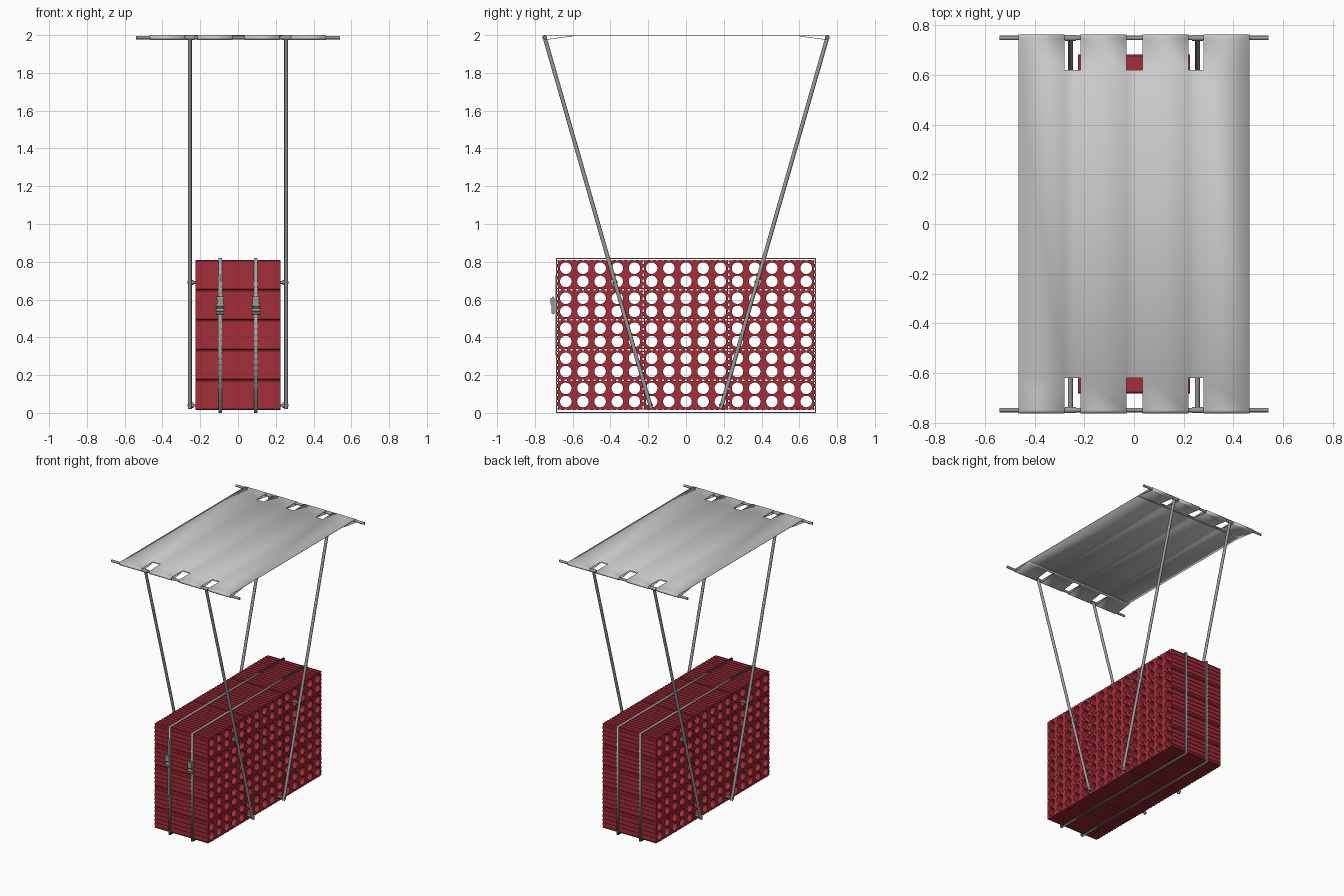
import bpy, bmesh
from math import pi, sin, cos
from mathutils import Vector, Matrix

if "Cube" in bpy.data.objects:
    bpy.data.objects.remove(bpy.data.objects["Cube"])


def material(name, rgb):
    m = bpy.data.materials.new(name)
    m.use_nodes = True
    m.diffuse_color = (*rgb, 1)
    m.node_tree.nodes["Principled BSDF"].inputs["Base Color"].default_value = (*rgb, 1)
    return m


RED = material("brick red", (0.37, 0.026, 0.039))
CLOTH = material("pale cloth", (0.6, 0.6, 0.6))
STEEL = material("grey metal", (0.32, 0.33, 0.32))
STRAP = material("strap grey", (0.36, 0.39, 0.37))


def add(name, mesh, mat, smooth=False):
    obj = bpy.data.objects.new(name, mesh)
    bpy.context.collection.objects.link(obj)
    mesh.materials.clear()
    mesh.materials.append(mat)
    if smooth:
        bpy.ops.object.select_all(action='DESELECT')
        obj.select_set(True)
        bpy.context.view_layer.objects.active = obj
        bpy.ops.object.shade_smooth_by_angle(angle=0.7)
    return obj


def extruded(outlines, width):
    """Mesh of closed y-z outlines (later ones are holes) extruded along x."""
    cu = bpy.data.curves.new("outline", 'CURVE')
    cu.dimensions, cu.fill_mode, cu.extrude = '2D', 'BOTH', width / 2
    for pts in outlines:
        sp = cu.splines.new('POLY')
        sp.points.add(len(pts) - 1)
        for p, (a, b) in zip(sp.points, pts):
            p.co = (a, b, 0, 1)
        sp.use_cyclic_u = True
    tmp = bpy.data.objects.new("outline", cu)
    bpy.context.collection.objects.link(tmp)
    bpy.context.view_layer.update()
    dg = bpy.context.evaluated_depsgraph_get()
    mesh = bpy.data.meshes.new_from_object(tmp.evaluated_get(dg))
    bpy.data.objects.remove(tmp)
    bm = bmesh.new()
    bm.from_mesh(mesh)
    bmesh.ops.remove_doubles(bm, verts=bm.verts, dist=1e-5)
    bmesh.ops.recalc_face_normals(bm, faces=bm.faces)
    turn = Matrix(((0, 0, 1), (1, 0, 0), (0, 1, 0))).to_4x4()
    bmesh.ops.transform(bm, matrix=turn, verts=bm.verts)
    bm.to_mesh(mesh)
    bm.free()
    return mesh


def rod(name, a, b, r, mat=STEEL, sides=12):
    a, b = Vector(a), Vector(b)
    bm = bmesh.new()
    bmesh.ops.create_cone(bm, cap_ends=True, segments=sides, radius1=r, radius2=r,
                          depth=(b - a).length)
    spin = (b - a).to_track_quat('Z', 'Y').to_matrix().to_4x4()
    bmesh.ops.transform(bm, matrix=Matrix.Translation((a + b) / 2) @ spin, verts=bm.verts)
    mesh = bpy.data.meshes.new(name)
    bm.to_mesh(mesh)
    bm.free()
    return add(name, mesh, mat, True)


def box(name, centre, size, mat=STEEL):
    bm = bmesh.new()
    bmesh.ops.create_cube(bm, size=1)
    bmesh.ops.scale(bm, vec=size, verts=bm.verts)
    bmesh.ops.translate(bm, vec=centre, verts=bm.verts)
    mesh = bpy.data.meshes.new(name)
    bm.to_mesh(mesh)
    bm.free()
    return add(name, mesh, mat)


# Hollow bricks: grooved outline with two rows of five round through-holes
LENGTH, HEIGHT, DEPTH, BASE = 0.4546, 0.159, 0.45, 0.015
PITCH = LENGTH / 5


def grooved_edge(start, direction, inward, length, count):
    start, direction, inward = Vector(start), Vector(direction), Vector(inward)
    step, pts = length / count, [start + direction * 0.006]
    for i in range(count):
        mid = (i + 0.5) * step
        for t, d in ((-0.2, 0), (-0.2, 1), (0.2, 1), (0.2, 0)):
            pts.append(start + direction * (mid + t * step) + inward * (d * 0.004))
    return pts + [start + direction * (length - 0.006)]


h, v = LENGTH / 2, HEIGHT
outline = (grooved_edge((-h, 0), (1, 0), (0, 1), LENGTH, 15)
           + grooved_edge((h, 0), (0, 1), (-1, 0), HEIGHT, 5)
           + grooved_edge((h, v), (-1, 0), (0, -1), LENGTH, 15)
           + grooved_edge((-h, v), (0, -1), (1, 0), HEIGHT, 5))
holes = [[((c - 2) * PITCH + 0.0305 * cos(k * pi / 12), z + 0.0305 * sin(k * pi / 12))
          for k in range(24)] for c in range(5) for z in (0.045, 0.115)]
brick = extruded([outline] + holes, DEPTH)
for row in range(5):
    for col in (-1, 0, 1):
        obj = add(f"brick_{row + 1}_{col + 2}", brick, RED, row == 0 and col == -1)
        obj.location = (0, col * LENGTH, BASE + row * HEIGHT)


# Straps round the stack, each with a ratchet buckle on the front
def frame(y, z0, z1):
    return [(-y, z0), (y, z0), (y, z1), (-y, z1)]


for side, x in (("right", -0.095), ("left", 0.095)):
    band = extruded([frame(0.688, 0, 0.82), frame(0.684, 0.004, 0.816)], 0.018)
    add(side + "_strap", band, STRAP).location.x = x
    for e in (-1, 1):
        box(side + "_buckle_plate", (x + e * 0.015, -0.701, 0.565), (0.004, 0.022, 0.08))
    box(side + "_buckle_lever", (x, -0.713, 0.592), (0.034, 0.007, 0.034))
    for z, r in ((0.61, 0.006), (0.57, 0.009), (0.545, 0.009), (0.528, 0.006)):
        rod(side + "_buckle_roller", (x - 0.021, -0.704, z), (x + 0.021, -0.704, z), r)
box("right_strap_tail", (-0.1, -0.692, 0.515), (0.014, 0.003, 0.43), STRAP)

# Slanting poles, their wall pegs and the crossbars
BAR_Y, BAR_Z, POLE_X = 0.748, 1.987, 0.255
for fb, sy in (("front", -1), ("back", 1)):
    rod(fb + "_crossbar", (-0.54, sy * BAR_Y, BAR_Z), (0.54, sy * BAR_Y, BAR_Z), 0.009)
    for lr, sx in (("right", -1), ("left", 1)):
        name = f"{fb}_{lr}_"
        low = Vector((sx * POLE_X, sy * 0.184, 0.022))
        top = Vector((sx * POLE_X, sy * BAR_Y, BAR_Z))
        rod(name + "pole", low, top, 0.0105)
        rod(name + "sleeve", top - Vector((0.022, 0, 0)), top + Vector((0.022, 0, 0)), 0.0125)
        for z in (0.04, 0.69):
            p = low.lerp(top, (z - low.z) / (top.z - low.z))
            rod(name + "peg", (sx * 0.17, p.y, z), (sx * 0.268, p.y, z), 0.007)
            rod(name + "peg_collar", (sx * 0.236, p.y, z), (sx * 0.244, p.y, z), 0.014)

# Cloth canopy: hemmed round both crossbars, with three slots at each end
WRAP, SLOT = 0.0115, 0.62
hem = [(0.6, BAR_Z + WRAP - 0.003), (SLOT, BAR_Z + WRAP - 0.006)]
hem += [(BAR_Y + WRAP * cos(a * pi / 8), BAR_Z + WRAP * sin(a * pi / 8)) for a in range(-4, 5)]
hem += [(SLOT, BAR_Z + WRAP)]
profile = hem + [(-y, z) for y, z in reversed(hem)]
xs = [-0.465, -0.28, -0.215, -0.03, 0.035, 0.22, 0.28, 0.465]
bm = bmesh.new()
grid = [[bm.verts.new((x, y, z)) for y, z in profile] for x in xs]
for i in range(len(xs) - 1):
    for j in range(len(profile) - 1):
        ya, yb = profile[j][0], profile[j + 1][0]
        in_slot = i % 2 == 1 and min(abs(ya), abs(yb)) >= SLOT and ya * yb > 0
        if not in_slot:
            bm.faces.new((grid[i][j], grid[i + 1][j], grid[i + 1][j + 1], grid[i][j + 1]))
bmesh.ops.recalc_face_normals(bm, faces=bm.faces)
mesh = bpy.data.meshes.new("canopy")
bm.to_mesh(mesh)
bm.free()
canopy = add("canopy", mesh, CLOTH, True)
solid = canopy.modifiers.new("thickness", 'SOLIDIFY')
solid.thickness, solid.offset = 0.003, 0
